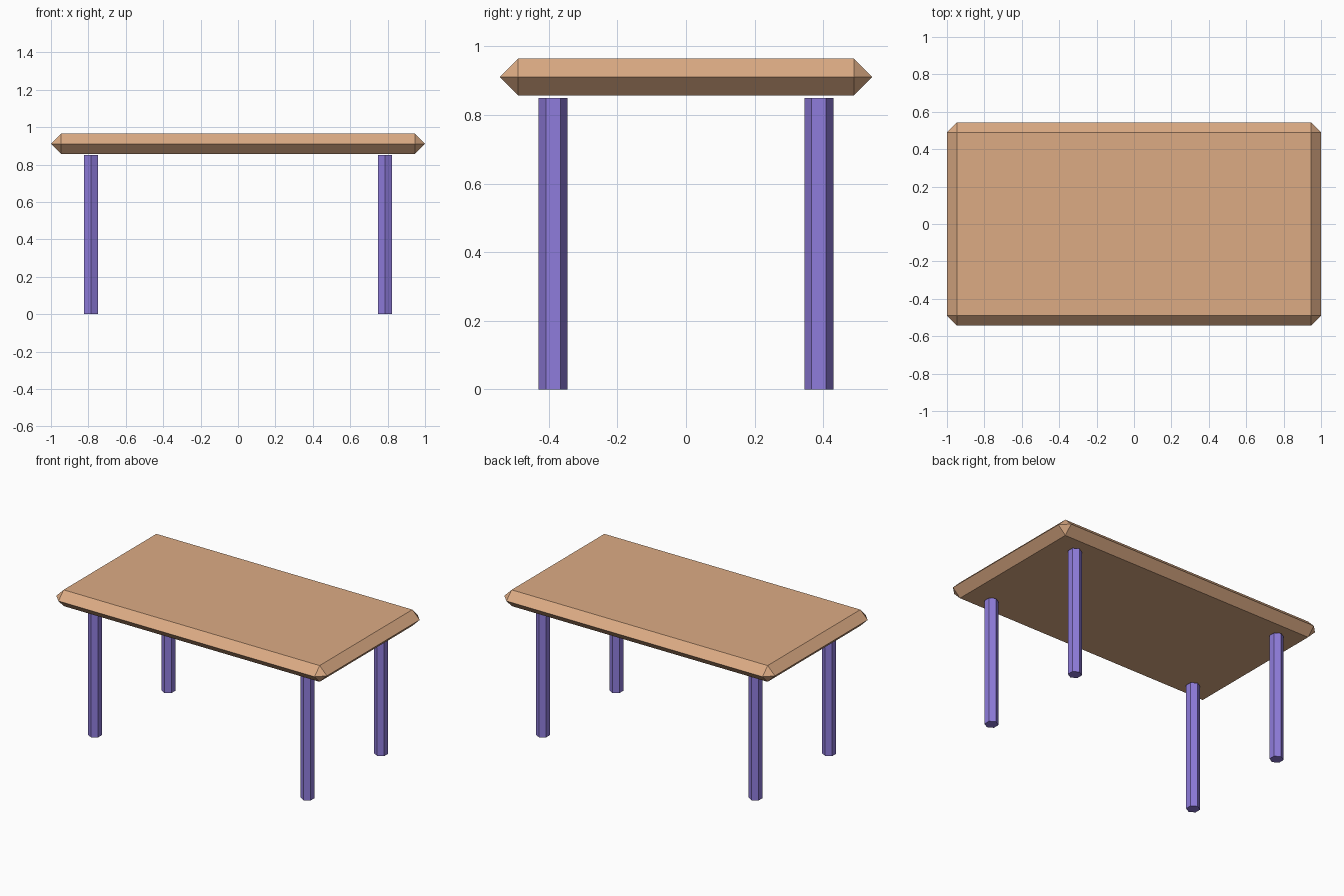
import bpy
import bmesh
from mathutils import Matrix, Vector

if "Cube" in bpy.data.objects:
    bpy.data.objects.remove(bpy.data.objects["Cube"])


def material(name, rgb):
    m = bpy.data.materials.new(name)
    m.diffuse_color = (*rgb, 1.0)
    m.use_nodes = True
    m.node_tree.nodes["Principled BSDF"].inputs["Base Color"].default_value = m.diffuse_color
    return m


def add_object(name, bm, mat, location):
    bmesh.ops.recalc_face_normals(bm, faces=bm.faces)
    mesh = bpy.data.meshes.new(name)
    bm.to_mesh(mesh)
    bm.free()
    mesh.materials.append(mat)
    obj = bpy.data.objects.new(name, mesh)
    obj.location = location
    bpy.context.collection.objects.link(obj)
    return obj


wood = material("tan wood", (0.716, 0.407, 0.231))
purple = material("purple paint", (0.275, 0.202, 0.716))

# Tabletop: slab chamfered by half its thickness, so the rim is a sharp edge
HALF = Vector((1.0, 0.5435, 0.0542))
bm = bmesh.new()
bmesh.ops.create_cube(bm, size=2.0, matrix=Matrix.Diagonal((*HALF, 1.0)))
bmesh.ops.bevel(bm, geom=bm.edges[:], offset=HALF.z, offset_type='OFFSET',
                segments=1, affect='EDGES', clamp_overlap=True)
bmesh.ops.remove_doubles(bm, verts=bm.verts[:], dist=0.001)
add_object("tabletop", bm, wood, (0, 0, 0.9105))

# Legs: four six-sided posts, stopping just under the tabletop
LEG_HEIGHT = 0.85
for side, sx in (("left", -1), ("right", 1)):
    for end, sy in (("front", -1), ("back", 1)):
        bm = bmesh.new()
        bmesh.ops.create_cone(bm, cap_ends=True, segments=6, radius1=0.0425,
                              radius2=0.0425, depth=LEG_HEIGHT)
        add_object(f"{end}_{side}_leg", bm, purple,
                   (sx * 0.786, sy * 0.3875, LEG_HEIGHT / 2))
